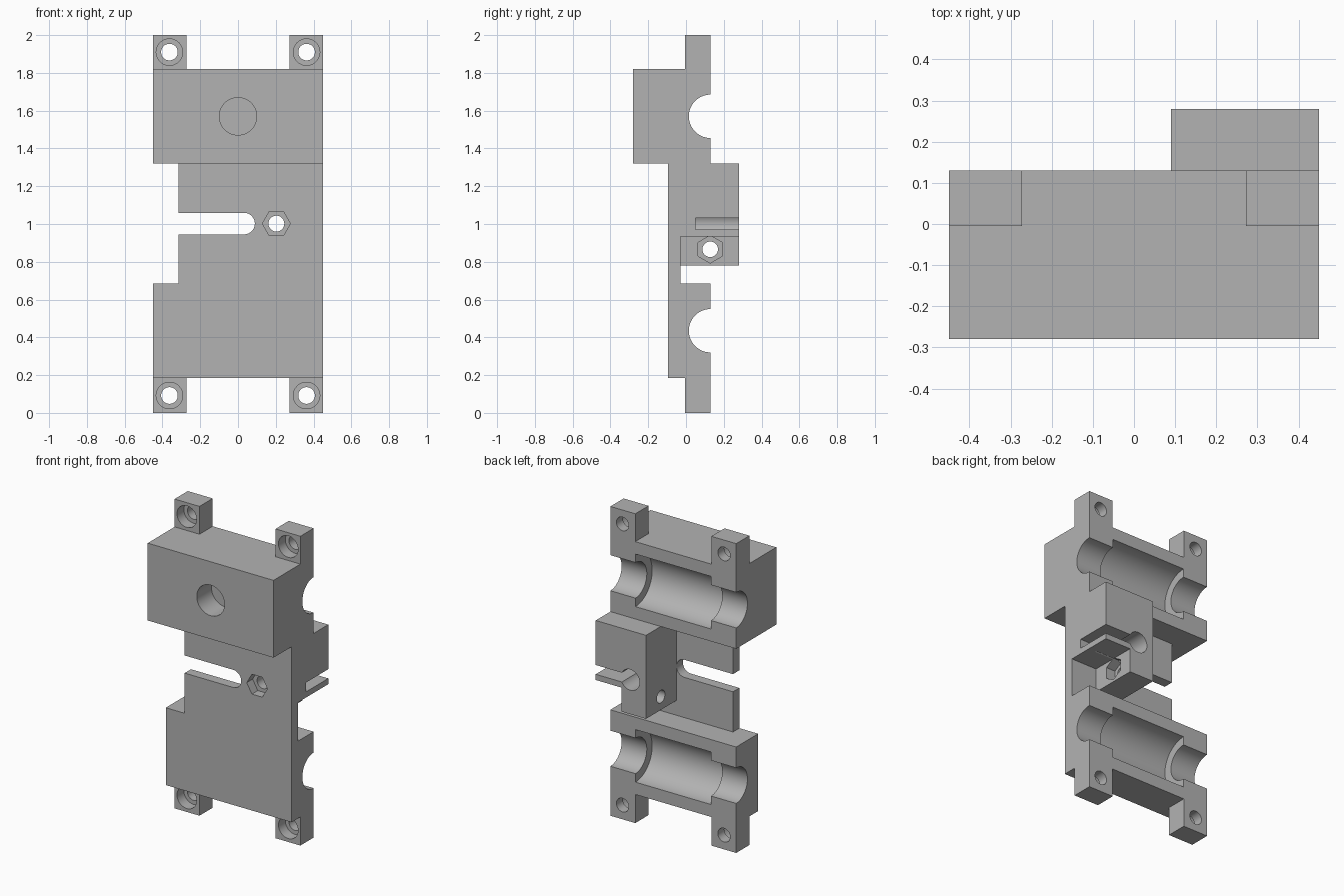
import bpy
import math
from mathutils import Matrix

cube = bpy.data.objects.get("Cube")
if cube:
    bpy.data.objects.remove(cube, do_unlink=True)

grey = bpy.data.materials.new("plain_grey")
grey.use_nodes = True
colour = (0.45, 0.45, 0.45, 1.0)
grey.diffuse_color = colour
grey.node_tree.nodes["Principled BSDF"].inputs["Base Color"].default_value = colour


def box(name, xs, ys, zs):
    """Box from its x, y and z ranges."""
    bpy.ops.mesh.primitive_cube_add(size=1)
    ob = bpy.context.object
    ob.name = name
    spans = (xs, ys, zs)
    size = Matrix.Diagonal([b - a for a, b in spans] + [1])
    ob.data.transform(Matrix.Translation([(a + b) / 2 for a, b in spans]) @ size)
    return ob


def rod(name, axis, start, end, centre, radius, sides=64):
    """Cylinder along x or y; centre gives the other two coordinates."""
    bpy.ops.mesh.primitive_cylinder_add(vertices=sides, radius=radius, depth=end - start)
    ob = bpy.context.object
    ob.name = name
    mid = (start + end) / 2
    if axis == "x":
        turn = Matrix.Rotation(math.pi / 2, 4, "Y")
        place = (mid, centre[0], centre[1])
    else:
        turn = Matrix.Rotation(math.pi / 2, 4, "X")
        place = (centre[0], mid, centre[1])
    # Hexagons get their corners pointing sideways
    spin = Matrix.Rotation(math.pi / 2 if axis == "y" or sides > 6 else 0, 4, "Z")
    if sides == 6:
        spin = Matrix.Rotation(math.pi / 2, 4, "Z")
    ob.data.transform(Matrix.Translation(place) @ turn @ spin)
    return ob


def combine(target, tool, operation):
    mod = target.modifiers.new(tool.name, "BOOLEAN")
    mod.operation = operation
    mod.solver = "EXACT"
    mod.object = tool
    bpy.context.view_layer.objects.active = target
    bpy.ops.object.modifier_apply(modifier=mod.name)
    bpy.data.objects.remove(tool, do_unlink=True)


W, BACK, FRONT = 0.45, 0.13, -0.095
UPPER, LOWER = 1.57, 0.435

# Bearing blocks and the plate that links them
body = box("bearing_carriage", (-W, W), (-0.28, BACK), (1.32, 1.82))
solids = [
    box("lower_block", (-W, W), (FRONT, BACK), (0.185, 0.685)),
    box("link_plate", (-0.315, W), (FRONT, -0.03), (0.67, 1.34)),
]

# Clamp with a recessed lower half
solids += [
    box("clamp_upper", (0.09, W), (-0.05, 0.28), (0.935, 1.32)),
    box("clamp_lower", (0.09, 0.265), (-0.05, 0.28), (0.78, 0.95)),
]

# Corner tabs
for side in (-1, 1):
    xs = sorted((side * 0.272, side * W))
    solids.append(box("top_tab", xs, (-0.005, BACK), (1.8, 2.0)))
    solids.append(box("bottom_tab", xs, (-0.005, BACK), (0.0, 0.2)))
for solid in solids:
    combine(body, solid, "UNION")

# Bearing pockets with narrower rod channels at the ends
cuts = []
for z in (UPPER, LOWER):
    cuts.append(rod("rod_channel", "x", -0.6, 0.6, (BACK, z), 0.115))
    cuts.append(rod("bearing_pocket", "x", -0.27, 0.27, (BACK, z), 0.17))

# Counterbored tab holes
for x in (-0.363, 0.363):
    for z in (0.092, 1.91):
        cuts.append(rod("tab_hole", "y", -0.2, 0.3, (x, z), 0.044))
        cuts.append(rod("tab_counterbore", "y", -0.2, 0.065, (x, z), 0.07))

# Blind hole in the upper block
cuts.append(rod("blind_hole", "y", -0.4, -0.13, (0, UPPER), 0.099))

# Open slot with a rounded end
cuts.append(box("plate_slot", (-0.5, 0.032), (-0.2, 0.2), (0.945, 1.059)))
cuts.append(rod("plate_slot_end", "y", -0.2, 0.2, (0.032, 1.002), 0.057))

# Clamp bore, split and nut trap
cuts += [
    rod("bore_screw_hole", "y", -0.2, 0.2, (0.203, 1.002), 0.042),
    rod("bore_nut_trap", "y", -0.2, -0.035, (0.203, 1.002), 0.074, 6),
    rod("clamp_bore", "y", 0.05, 0.4, (0.203, 1.002), 0.067),
    box("clamp_split", (0.203, 0.6), (0.05, 0.4), (0.972, 1.032)),
    rod("clamp_screw_hole", "x", 0.0, 0.5, (0.128, 0.866), 0.041),
    rod("clamp_nut_trap", "x", 0.2, 0.4, (0.128, 0.866), 0.073, 6),
]
for cut in cuts:
    combine(body, cut, "DIFFERENCE")

# Finish
body.data.materials.clear()
body.data.materials.append(grey)
for face in body.data.polygons:
    face.material_index = 0
bpy.ops.object.select_all(action="DESELECT")
body.select_set(True)
bpy.context.view_layer.objects.active = body
bpy.ops.object.shade_smooth_by_angle(angle=math.radians(30))
